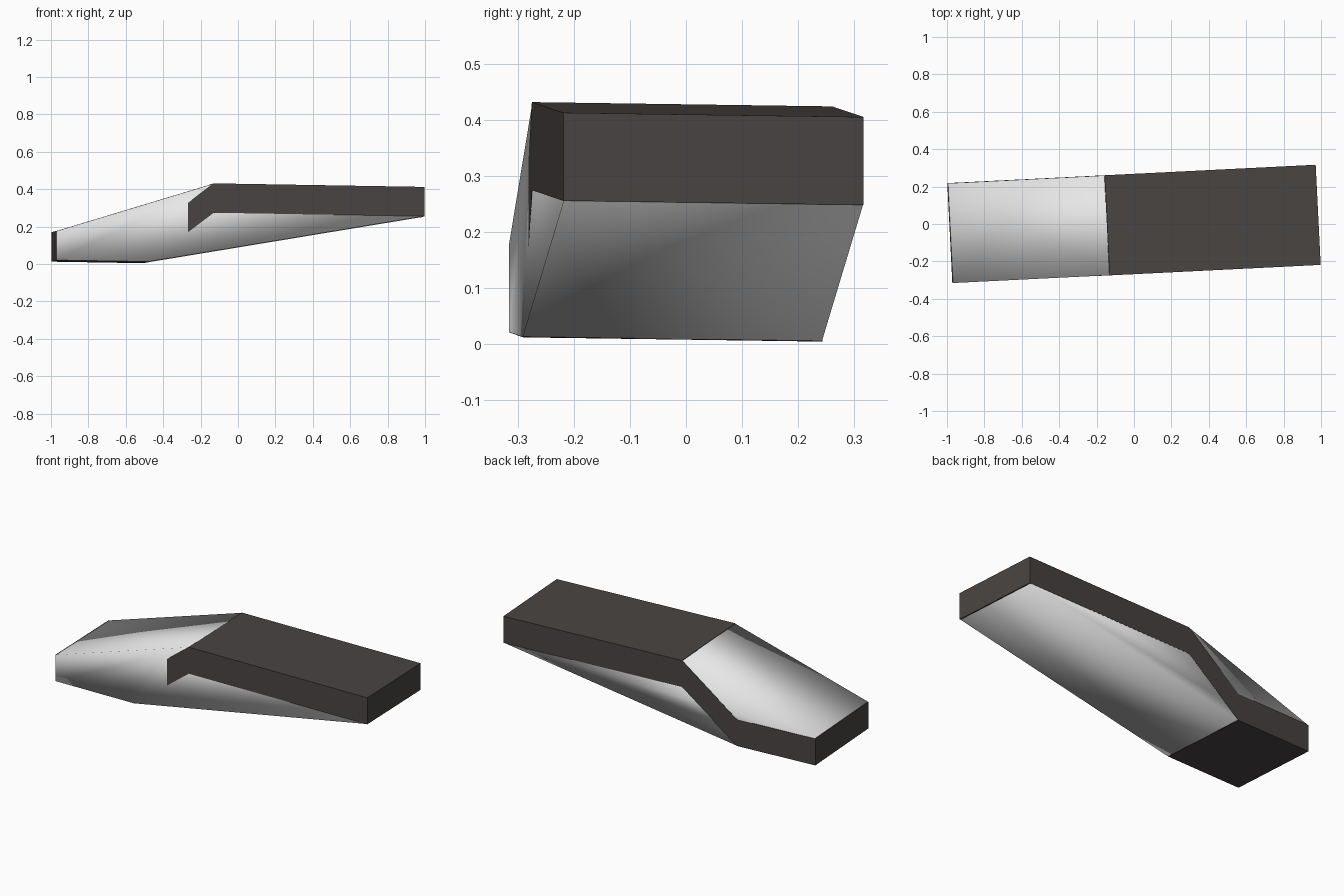
import bpy, bmesh, math
from mathutils import Matrix

if "Cube" in bpy.data.objects:
    bpy.data.objects.remove(bpy.data.objects["Cube"])


def material(name, rgb):
    m = bpy.data.materials.new(name)
    m.diffuse_color = (*rgb, 1)
    m.use_nodes = True
    m.node_tree.nodes["Principled BSDF"].inputs["Base Color"].default_value = m.diffuse_color
    return m


dark = material("charcoal", (0.066, 0.058, 0.055))
light = material("pale grey", (0.8, 0.8, 0.8))

# Stations along the length: x, underside height, front y
STATIONS = [(-0.986, 0.0, -0.2655), (-0.49, 0.0, -0.2655),
            (-0.143, 0.268, -0.268), (0.986, 0.268, -0.268)]
THICK, HALF = 0.157, 0.268

# Slight turn about z, plus a slight lean
place = Matrix.Rotation(math.radians(2.85), 4, 'Z')
lean = Matrix.Identity(4)
lean[2][0], lean[2][1] = -0.016, -0.015


def finish(name, bm, mat):
    bmesh.ops.recalc_face_normals(bm, faces=bm.faces)
    bm.transform(lean @ place)
    me = bpy.data.meshes.new(name)
    bm.to_mesh(me)
    bm.free()
    me.materials.append(mat)
    ob = bpy.data.objects.new(name, me)
    bpy.context.collection.objects.link(ob)
    return ob


# Stepped slab: low end, ramp, high end
bm = bmesh.new()
rings = [[bm.verts.new(p) for p in ((x, yf, z), (x, HALF, z),
                                    (x, HALF, z + THICK), (x, yf, z + THICK))]
         for x, z, yf in STATIONS]
for a, b in zip(rings, rings[1:]):
    for i in range(4):
        j = (i + 1) % 4
        bm.faces.new((a[i], a[j], b[j], b[i]))
bm.faces.new(rings[0])
bm.faces.new(rings[-1])
finish("stepped_slab", bm, dark)

# Smooth filler shell wrapped tightly round the slab
bm = bmesh.new()
e = 0.001
for x, z, _ in STATIONS:
    for y in (-HALF + e, HALF - e):
        for h in (z + e, z + THICK - e):
            bm.verts.new((x - math.copysign(e, x) * (abs(x) > 0.9), y, h))
res = bmesh.ops.convex_hull(bm, input=bm.verts[:])
inner = [v for v in bm.verts if not v.link_faces]
bmesh.ops.delete(bm, geom=inner, context='VERTS')
for f in bm.faces:
    f.smooth = True
finish("filler_shell", bm, light)
